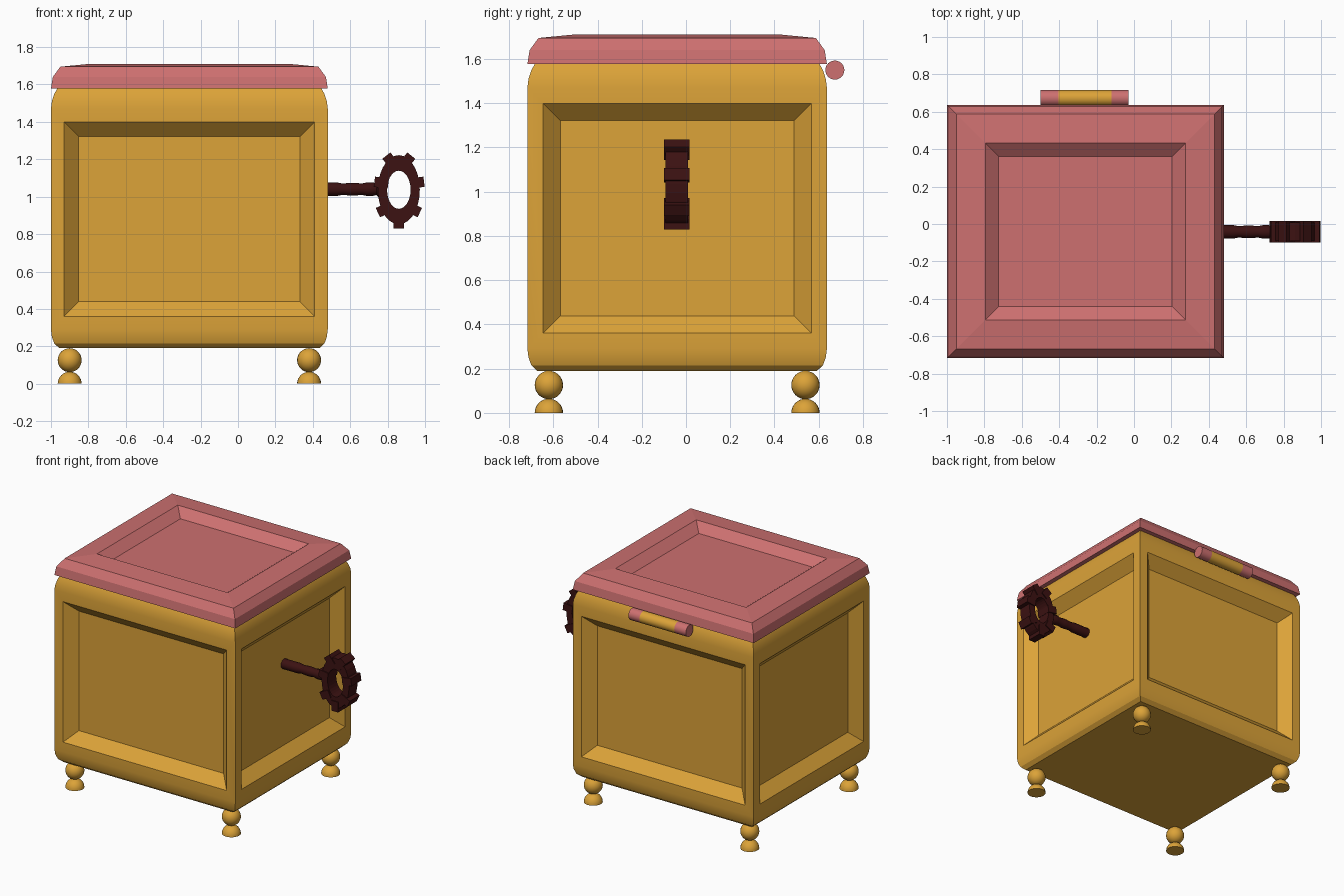
import bpy, bmesh, math
from mathutils import Matrix, Vector

if "Cube" in bpy.data.objects:
    bpy.data.objects.remove(bpy.data.objects["Cube"])


def material(name, color):
    m = bpy.data.materials.new(name)
    m.diffuse_color = (*color, 1)
    m.use_nodes = True
    m.node_tree.nodes["Principled BSDF"].inputs["Base Color"].default_value = m.diffuse_color
    return m


GOLD = material("golden_yellow", (0.716, 0.366, 0.040))
ROSE = material("dusty_rose", (0.610, 0.162, 0.162))
DARK = material("dark_maroon", (0.045, 0.006, 0.006))

CX, CY = -0.26, -0.04      # box centre
HX, HY = 0.74, 0.677       # box half sizes


def finish(bm, name, mat, smooth=None):
    bmesh.ops.recalc_face_normals(bm, faces=bm.faces)
    me = bpy.data.meshes.new(name)
    bm.to_mesh(me)
    bm.free()
    me.materials.append(mat)
    ob = bpy.data.objects.new(name, me)
    bpy.context.collection.objects.link(ob)
    if smooth:
        bpy.ops.object.select_all(action='DESELECT')
        ob.select_set(True)
        bpy.context.view_layer.objects.active = ob
        bpy.ops.object.shade_smooth_by_angle(angle=math.radians(smooth))
    return ob


def loft(bm, rings, capped=True, closed=False):
    """Skin a list of equally long point rings."""
    loops = [[bm.verts.new(p) for p in r] for r in rings]
    n = len(loops[0])
    pairs = list(zip(loops, loops[1:])) + ([(loops[-1], loops[0])] if closed else [])
    for a, b in pairs:
        for i in range(n):
            j = (i + 1) % n
            bm.faces.new((a[i], a[j], b[j], b[i]))
    if capped and not closed:
        bm.faces.new(loops[0][::-1])
        bm.faces.new(loops[-1])


def box_rings(profile):
    """Rectangles of the box footprint from (inset, z) pairs."""
    return [[(CX + sx * (HX - i), CY + sy * (HY - i), z)
             for sx, sy in ((-1, -1), (1, -1), (1, 1), (-1, 1))] for i, z in profile]


def sink(bm, faces, margin, slope, depth):
    """Frame each face, then sink a sloped panel into it."""
    if margin:
        bmesh.ops.inset_individual(bm, faces=faces, thickness=margin)
    bmesh.ops.inset_individual(bm, faces=faces, thickness=slope, depth=-depth)


def x_lathe(name, profile, y, z, mat, sides=20):
    """Turned part along x from (x, radius) pairs."""
    bm = bmesh.new()
    loft(bm, [[(x, y + r * math.cos(t), z + r * math.sin(t))
               for t in (2 * math.pi * k / sides for k in range(sides))] for x, r in profile])
    return finish(bm, name, mat, 35)


# Box body with rounded top and bottom rims and four sunken panels
bm = bmesh.new()
loft(bm, box_rings([(0.045, 0.19), (0.018, 0.215), (0.005, 0.25), (0, 0.29), (0, 1.47),
                    (0.005, 1.51), (0.018, 1.55), (0.035, 1.58)]))
bmesh.ops.recalc_face_normals(bm, faces=bm.faces)
sides = [f for f in bm.faces if abs(f.normal.z) < 0.1 and f.calc_area() > 1]
sink(bm, sides, 0.10, 0.11, 0.075)
finish(bm, "box_body", GOLD, 25)

# Lid with chamfered rim and one sunken panel
bm = bmesh.new()
loft(bm, box_rings([(0, 1.578), (0.01, 1.64), (0.05, 1.695), (0.205, 1.71)]))
bmesh.ops.recalc_face_normals(bm, faces=bm.faces)
top = [max(bm.faces, key=lambda f: f.calc_center_median().z)]
sink(bm, top, 0, 0.10, 0.055)
finish(bm, "lid", ROSE)

# Feet: a ball resting on a half ball
for sx, sy, label in ((-1, -1, "front_left"), (1, -1, "front_right"),
                      (-1, 1, "back_left"), (1, 1, "back_right")):
    bm = bmesh.new()
    at = Vector((CX + sx * 0.64, CY + sy * 0.58, 0))
    bmesh.ops.create_uvsphere(bm, u_segments=24, v_segments=16, radius=0.064,
                              matrix=Matrix.Translation(at))
    cut = bmesh.ops.bisect_plane(bm, geom=bm.verts[:] + bm.edges[:] + bm.faces[:], dist=1e-4,
                                 plane_co=(0, 0, 0), plane_no=(0, 0, 1), clear_inner=True)
    rim = [e for e in bm.edges if all(abs(v.co.z) < 1e-4 for v in e.verts)]
    bmesh.ops.holes_fill(bm, edges=rim, sides=0)
    bmesh.ops.create_uvsphere(bm, u_segments=24, v_segments=16, radius=0.064,
                              matrix=Matrix.Translation(at + Vector((0, 0, 0.126))))
    finish(bm, "foot_" + label, GOLD, 35)

# Hinge barrel at the back
for name, a, b, mat in (("hinge_left", -0.50, -0.405, ROSE),
                        ("hinge_middle", -0.405, -0.12, GOLD),
                        ("hinge_right", -0.12, -0.03, ROSE)):
    x_lathe(name, [(a, 0.043), (b, 0.043)], 0.673, 1.55, mat, 24)

# Winding key shaft with turned rings
KY, KZ = -0.042, 1.04
x_lathe("key_shaft", [(0.40, 0.036), (0.53, 0.036), (0.56, 0.030), (0.60, 0.034), (0.63, 0.034),
                      (0.66, 0.030), (0.69, 0.036), (0.72, 0.036), (0.74, 0.031),
                      (0.75, 0.042), (0.79, 0.042)], KY, KZ, DARK, 12)

# Key handle: an oval ring
RX, RZ = 0.86, 1.037
bm = bmesh.new()
rings = []
for k in range(28):
    c, s = math.cos(2 * math.pi * k / 28), math.sin(2 * math.pi * k / 28)
    rings.append([(RX + a * c, KY + y, RZ + b * s) for a, b, y in
                  ((0.063, 0.102, -0.05), (0.112, 0.185, -0.05),
                   (0.112, 0.185, 0.05), (0.063, 0.102, 0.05))])
loft(bm, rings, closed=True)
finish(bm, "key_handle", DARK)

# Seven teeth around the handle
bm = bmesh.new()
for k in range(7):
    t = -math.pi / 2 + 2 * math.pi * k / 7
    c, s = math.cos(t), math.sin(t)
    normal = math.atan2(s / 0.185, c / 0.112)
    grow = 0.004 if c < -0.9 else 0.0
    m = (Matrix.Translation((RX + (0.1 - grow) * c, KY, RZ + 0.170 * s))
         @ Matrix.Rotation(-normal, 4, 'Y') @ Matrix.Diagonal((0.075, 0.114, 0.055, 1)))
    bmesh.ops.create_cube(bm, size=1, matrix=m)
finish(bm, "key_teeth", DARK)
